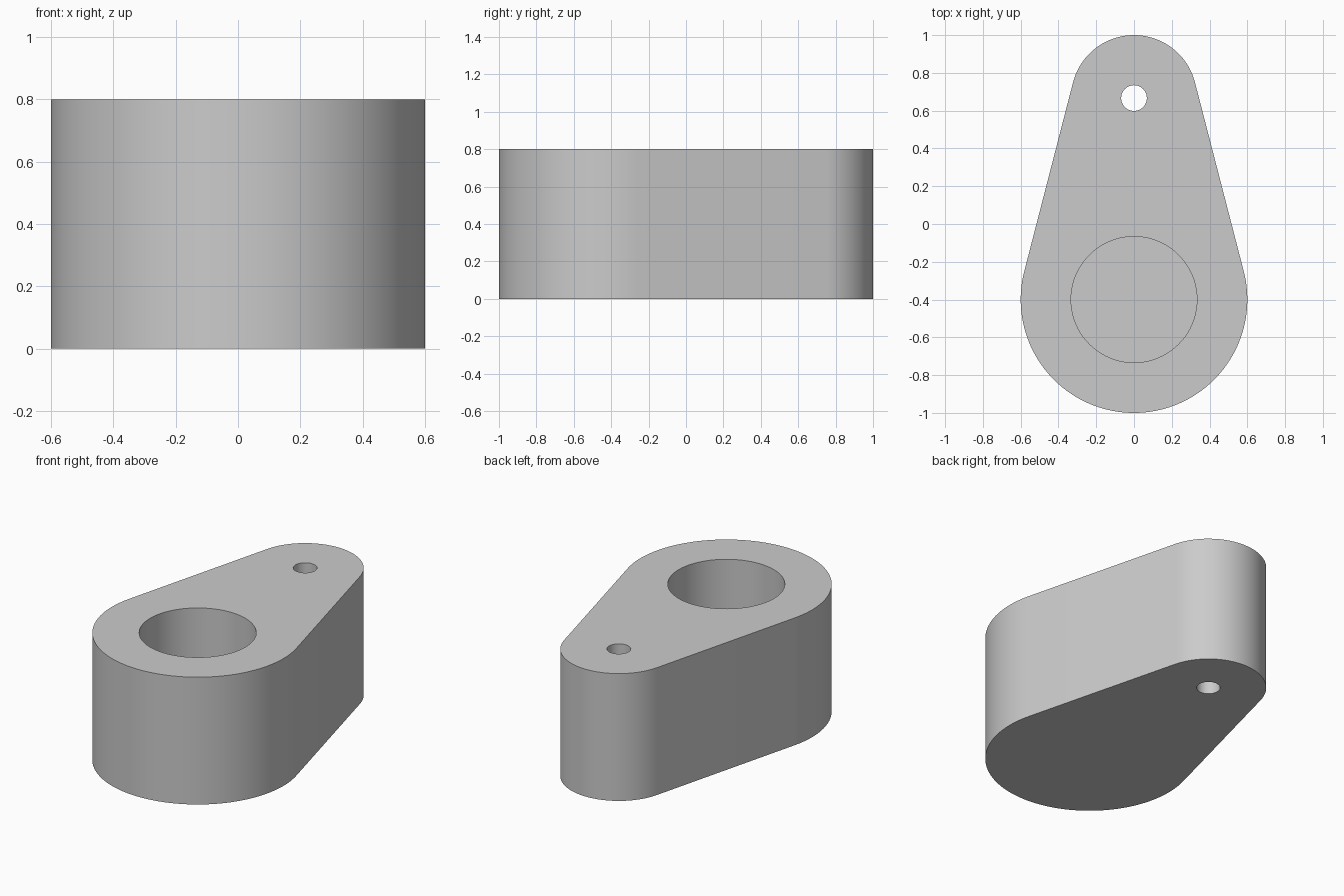
import bpy
import bmesh
from math import sin, cos, pi, asin, radians

cube = bpy.data.objects.get("Cube")
if cube:
    bpy.data.objects.remove(cube, do_unlink=True)

HEIGHT = 0.8
FLOOR = 0.2                        # thickness left under the blind bore
BIG_Y, BIG_R = -0.4, 0.6           # wide rounded end
SMALL_Y, SMALL_R = 2 / 3, 1 / 3    # narrow rounded end
BORE_R, PIN_R = 1 / 3, 0.068


def arc(cy, r, start, end, steps):
    """Points on an arc centred on the y axis, both ends included."""
    angles = [start + (end - start) * i / steps for i in range(steps + 1)]
    return [(r * cos(a), cy + r * sin(a)) for a in angles]


def circle(cy, r, steps):
    return arc(cy, r, 0, 2 * pi, steps)[:-1]


def ring(bm, points, z):
    """Closed loop of edges at height z."""
    verts = [bm.verts.new((x, y, z)) for x, y in points]
    return [bm.edges.new((v, verts[(i + 1) % len(verts)])) for i, v in enumerate(verts)]


def wall(bm, points, z0, z1):
    """Vertical wall along a closed profile; returns its lower and upper loops."""
    low, high = ring(bm, points, z0), ring(bm, points, z1)
    for a, b in zip(low, high):
        bm.faces.new((a.verts[0], a.verts[1], b.verts[1], b.verts[0]))
    return low, high


def cap(bm, *loops):
    edges = [e for loop in loops for e in loop]
    bmesh.ops.triangle_fill(bm, use_beauty=True, use_dissolve=False, edges=edges)


# Teardrop outline: two arcs joined by their common tangents
tilt = asin((BIG_R - SMALL_R) / (SMALL_Y - BIG_Y))
outline = arc(SMALL_Y, SMALL_R, tilt, pi - tilt, 48)
outline += arc(BIG_Y, BIG_R, pi - tilt, 2 * pi + tilt, 80)

# Lever body with a through pin hole and a blind bore
bm = bmesh.new()
outer_low, outer_high = wall(bm, outline, 0, HEIGHT)
pin_low, pin_high = wall(bm, circle(SMALL_Y, PIN_R, 40), 0, HEIGHT)
bore_low, bore_high = wall(bm, circle(BIG_Y, BORE_R, 80), FLOOR, HEIGHT)
cap(bm, outer_high, pin_high, bore_high)
cap(bm, outer_low, pin_low)
cap(bm, bore_low)
bmesh.ops.recalc_face_normals(bm, faces=bm.faces[:])

mesh = bpy.data.meshes.new("lever_body")
bm.to_mesh(mesh)
bm.free()
body = bpy.data.objects.new("lever_body", mesh)
bpy.context.collection.objects.link(body)

# Plain grey
grey = bpy.data.materials.new("light_grey")
grey.use_nodes = True
colour = (0.6, 0.6, 0.6, 1)
grey.diffuse_color = colour
grey.node_tree.nodes["Principled BSDF"].inputs["Base Color"].default_value = colour
mesh.materials.append(grey)

# Smooth round walls, crisp rims
bpy.ops.object.select_all(action="DESELECT")
body.select_set(True)
bpy.context.view_layer.objects.active = body
bpy.ops.object.shade_smooth_by_angle(angle=radians(30))
